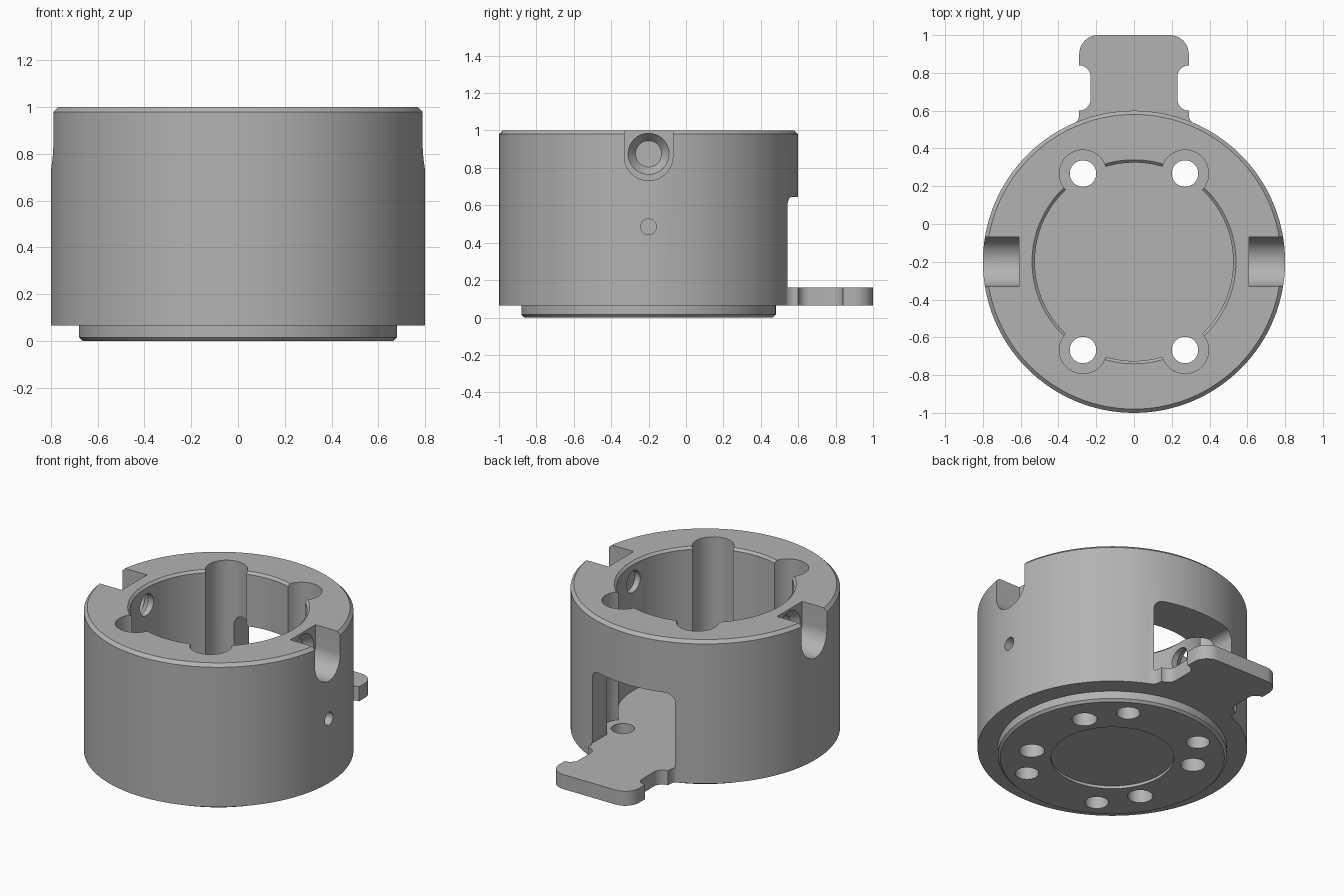
import bpy, bmesh
from math import pi, cos, sin, radians
from mathutils import Matrix, Vector

if "Cube" in bpy.data.objects:
    bpy.data.objects.remove(bpy.data.objects["Cube"], do_unlink=True)

AXIS_Y = -0.2     # centre line of the ring
FLOOR = 0.16      # height of the inner floor
BASE = 0.065      # underside of the main ring
SEG = 128

metal = bpy.data.materials.new("plain_grey")
metal.use_nodes = True
grey = (0.45, 0.45, 0.45, 1)
metal.diffuse_color = grey
metal.node_tree.nodes["Principled BSDF"].inputs["Base Color"].default_value = grey


def finish(name, bm):
    bmesh.ops.recalc_face_normals(bm, faces=bm.faces)
    mesh = bpy.data.meshes.new(name)
    bm.to_mesh(mesh)
    bm.free()
    mesh.materials.append(metal)
    ob = bpy.data.objects.new(name, mesh)
    bpy.context.collection.objects.link(ob)
    return ob


def lathe(name, profile, matrix=None, steps=SEG):
    """Spin (radius, height) points, starting and ending on the axis."""
    bm = bmesh.new()
    verts = [bm.verts.new((r, 0, z)) for r, z in profile]
    edges = [bm.edges.new(p) for p in zip(verts, verts[1:])]
    bmesh.ops.spin(bm, geom=verts + edges, cent=(0, 0, 0), axis=(0, 0, 1),
                   angle=2 * pi, steps=steps, use_duplicate=False)
    bmesh.ops.remove_doubles(bm, verts=bm.verts, dist=1e-5)
    bm.transform(matrix or Matrix.Translation((0, AXIS_Y, 0)))
    return finish(name, bm)


def rod(name, r, a, b, matrix, r_end=None, steps=48):
    end = r if r_end is None else r_end
    return lathe(name, [(0, a), (r, a), (end, b), (0, b)], matrix, steps)


def prism(name, outline, direction):
    bm = bmesh.new()
    face = bm.faces.new([bm.verts.new(p) for p in outline])
    out = bmesh.ops.extrude_face_region(bm, geom=[face])["geom"]
    bmesh.ops.translate(bm, vec=direction,
                        verts=[v for v in out if isinstance(v, bmesh.types.BMVert)])
    return finish(name, bm)


def arc(cx, cy, r, start, end, n=10):
    return [(cx + r * cos(radians(start + (end - start) * i / n)),
             cy + r * sin(radians(start + (end - start) * i / n))) for i in range(n + 1)]


# Ring with stepped, recessed base
body = lathe("ring_body", [
    (0, 0.018), (0.365, 0.018), (0.365, 0), (0.665, 0), (0.68, 0.015),
    (0.68, BASE), (0.8, BASE), (0.8, 0.98), (0.78, 1), (0, 1)])

# Rear tab with side notches and rounded corners
half = [(0.2, 0.2), (0.32, 0.5)]
half += arc(0.35, 0.58, 0.06, 235, 180, 6)
half += [(0.29, 0.595)]
half += arc(0.29, 0.66, 0.06, 270, 180)
half += arc(0.29, 0.78, 0.06, 180, 90)
half += arc(0.19, 0.90, 0.10, 0, 90)
outline = half + [(-x, y) for x, y in reversed(half)]
tab = prism("rear_tab", [(x, y, BASE) for x, y in outline], (0, 0, FLOOR - BASE))

cutters = []

# Central bore with a small lead-in chamfer
cutters.append(lathe("bore_cutter", [
    (0, FLOOR), (0.525, FLOOR), (0.525, 0.985), (0.56, 1.02), (0, 1.02)]))

# Corner pockets and the eight floor holes
for sx in (-1, 1):
    for sy in (-1, 1):
        pocket = Matrix.Translation((sx * 0.27, AXIS_Y + sy * 0.467, 0))
        side = Matrix.Translation((sx * 0.42, AXIS_Y + sy * 0.243, 0))
        cutters.append(rod("pocket_cutter", 0.125, FLOOR, 1.1, pocket))
        cutters.append(rod("pocket_hole_cutter", 0.07, -0.1, 0.3, pocket))
        cutters.append(rod("side_hole_cutter", 0.075, -0.1, FLOOR, side))

# Rear window with rounded upper corners
top = arc(0.24, 0.585, 0.06, 0, 90)
window = [(0.3, FLOOR)] + top + [(-x, z) for x, z in reversed(top)] + [(-0.3, FLOOR)]
cutters.append(prism("window_cutter", [(x, 0.1, z) for x, z in window], (0, 0.8, 0)))

# U-shaped side notches with countersunk cross holes
for s in (-1, 1):
    u = [(0.13, 1.1)] + arc(0, 0.862, 0.13, 0, -180, 24) + [(-0.13, 1.1)]
    cutters.append(prism("notch_cutter", [(s * 0.61, AXIS_Y + y, z) for y, z in u],
                         (s * 0.4, 0, 0)))
    across = (Matrix.Translation((0, AXIS_Y, 0.875))
              @ Matrix.Rotation(s * pi / 2, 4, 'Y'))
    cutters.append(rod("cross_hole_cutter", 0.07, 0.4, 0.7, across))
    cutters.append(rod("countersink_cutter", 0.07, 0.56, 0.62, across, 0.118))

# Small set-screw hole on one side
cutters.append(rod("screw_hole_cutter", 0.042, 0.4, 0.9,
                   Matrix.Translation((0, AXIS_Y, 0.485))
                   @ Matrix.Rotation(pi / 2, 4, 'Y'), steps=32))

# Join the tab, then cut everything
for tool, op in [(tab, 'UNION')] + [(c, 'DIFFERENCE') for c in cutters]:
    mod = body.modifiers.new(tool.name, 'BOOLEAN')
    mod.operation = op
    mod.solver = 'EXACT'
    mod.object = tool
    tool.hide_render = True

bpy.context.view_layer.update()
graph = bpy.context.evaluated_depsgraph_get()
mesh = bpy.data.meshes.new_from_object(body.evaluated_get(graph))
body.modifiers.clear()
body.data = mesh
for tool in [tab] + cutters:
    bpy.data.objects.remove(tool, do_unlink=True)

bpy.ops.object.select_all(action='DESELECT')
body.select_set(True)
bpy.context.view_layer.objects.active = body
bpy.ops.object.shade_smooth_by_angle(angle=radians(30))
